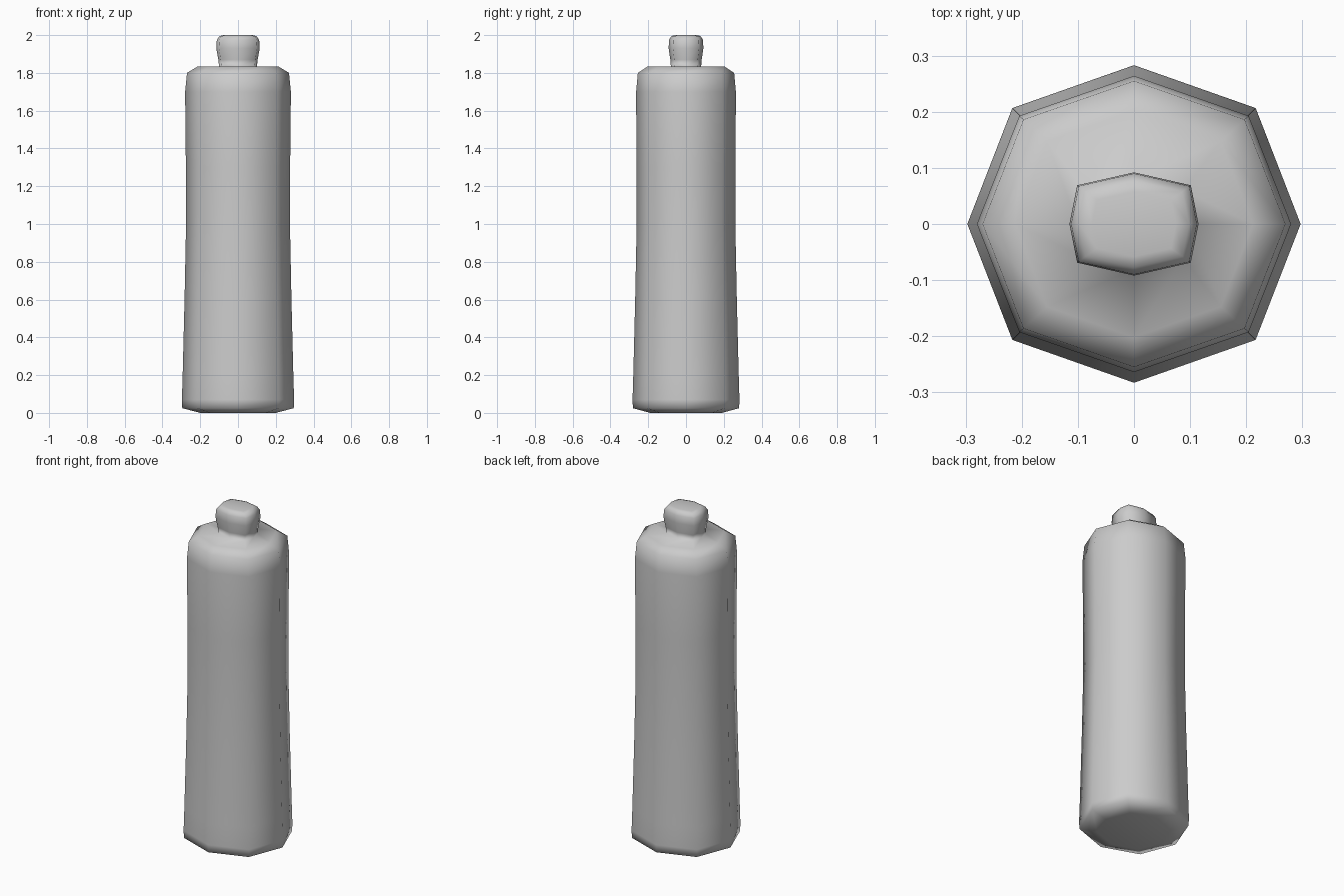
import bpy
import bmesh

cube = bpy.data.objects.get("Cube")
if cube:
    bpy.data.objects.remove(cube, do_unlink=True)

grey = bpy.data.materials.new("plain grey")
grey.use_nodes = True
colour = (0.6, 0.6, 0.6, 1)
grey.diffuse_color = colour
grey.node_tree.nodes["Principled BSDF"].inputs["Base Color"].default_value = colour


def octagon(bm, rx, ry, z, kx, ky):
    """Ring of eight vertices; kx and ky place the diagonal corners."""
    pattern = [(1, 0), (kx, ky), (0, 1), (-kx, ky),
               (-1, 0), (-kx, -ky), (0, -1), (kx, -ky)]
    return [bm.verts.new((x * rx, y * ry, z)) for x, y in pattern]


# Height, half width, half depth
body_profile = [
    (0.0, 0.2, 0.19), (0.025, 0.295, 0.281), (0.07, 0.297, 0.283),
    (0.2, 0.293, 0.279), (0.6, 0.283, 0.269), (1.0, 0.275, 0.261),
    (1.3, 0.276, 0.262), (1.7, 0.28, 0.264), (1.8, 0.27, 0.255),
    (1.835, 0.212, 0.202),
]
stopper_profile = [
    (1.833, 0.1, 0.08), (1.87, 0.104, 0.083), (1.93, 0.115, 0.092),
    (1.975, 0.112, 0.09), (1.995, 0.098, 0.077), (2.0, 0.075, 0.058),
]

# Bottle: body, shoulder and stopper in one continuous skin
bm = bmesh.new()
rings = [octagon(bm, rx, ry, z, 0.73, 0.73) for z, rx, ry in body_profile]
rings += [octagon(bm, rx, ry, z, 0.88, 0.75) for z, rx, ry in stopper_profile]
for low, high in zip(rings, rings[1:]):
    for i in range(8):
        j = (i + 1) % 8
        bm.faces.new((low[i], low[j], high[j], high[i]))
bm.faces.new(list(reversed(rings[0])))
bm.faces.new(rings[-1])
for face in bm.faces:
    face.smooth = True

mesh = bpy.data.meshes.new("bottle")
bm.to_mesh(mesh)
bm.free()
mesh.materials.append(grey)
bottle = bpy.data.objects.new("bottle", mesh)
bpy.context.collection.objects.link(bottle)
